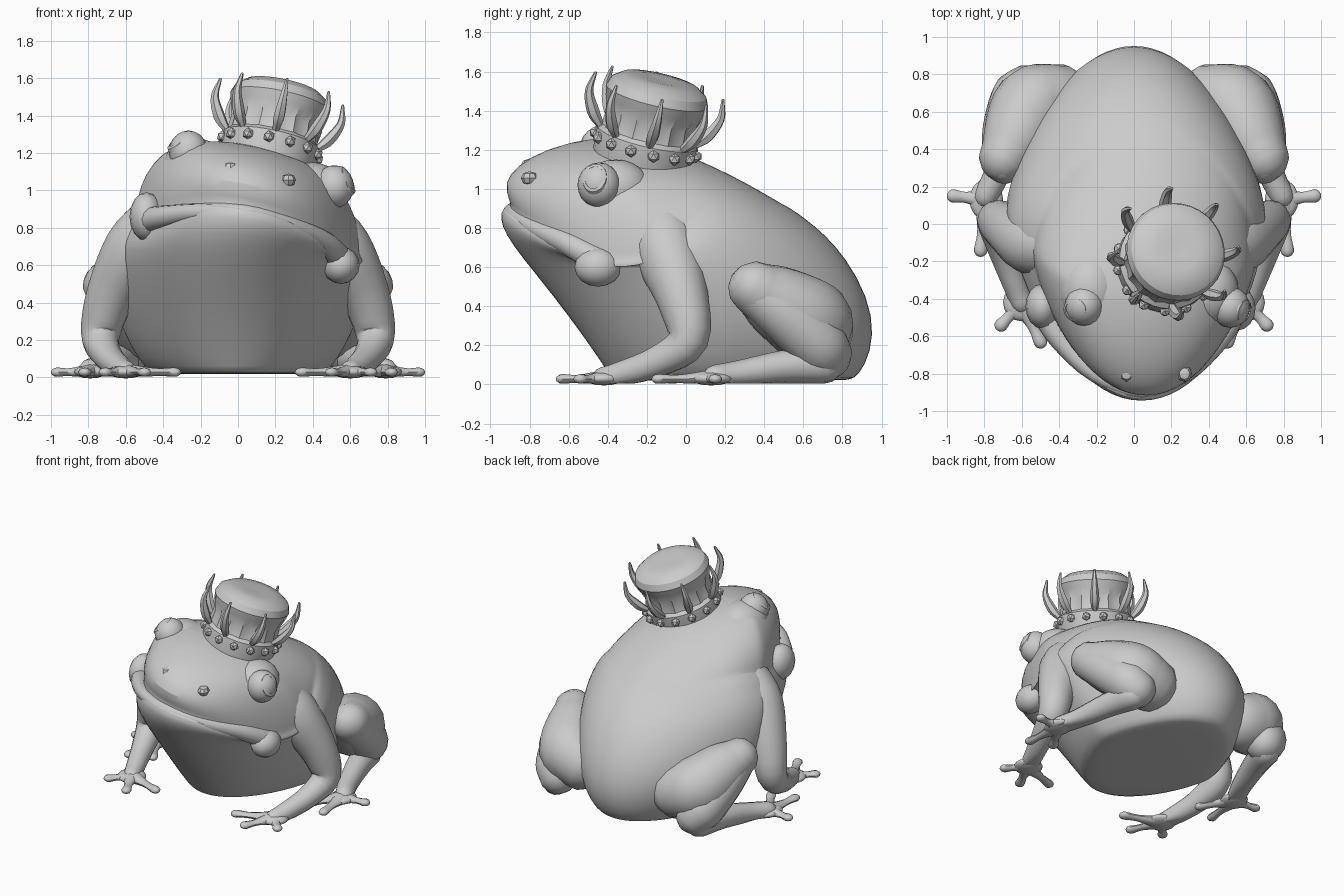
import bpy, bmesh, math
from mathutils import Vector, Matrix

cube = bpy.data.objects.get("Cube")
if cube:
    bpy.data.objects.remove(cube, do_unlink=True)

clay = bpy.data.materials.new("Clay grey")
clay.use_nodes = True
clay.diffuse_color = (0.6, 0.6, 0.6, 1)
clay.node_tree.nodes["Principled BSDF"].inputs["Base Color"].default_value = (0.6, 0.6, 0.6, 1)


def finish(name, bm, angle=35, mirror=False, subdiv=0):
    bmesh.ops.recalc_face_normals(bm, faces=bm.faces)
    mesh = bpy.data.meshes.new(name)
    bm.to_mesh(mesh)
    bm.free()
    mesh.materials.append(clay)
    obj = bpy.data.objects.new(name, mesh)
    bpy.context.collection.objects.link(obj)
    if mirror:
        obj.modifiers.new("Mirror", 'MIRROR').use_mirror_merge = False
    if subdiv:
        obj.modifiers.new("Subdivision", 'SUBSURF').levels = subdiv
        obj.modifiers["Subdivision"].render_levels = subdiv
    bpy.ops.object.select_all(action='DESELECT')
    obj.select_set(True)
    bpy.context.view_layer.objects.active = obj
    bpy.ops.object.shade_smooth_by_angle(angle=math.radians(angle))


def loft(bm, rings):
    rows = [[bm.verts.new(p) for p in ring] for ring in rings]
    n = len(rows[0])
    for a, b in zip(rows, rows[1:]):
        for i in range(n):
            j = (i + 1) % n
            bm.faces.new((a[i], a[j], b[j], b[i]))
    bm.faces.new(rows[0])
    bm.faces.new(rows[-1])


def spline(points, steps=4):
    pts = [Vector(p) for p in points]
    pts = [pts[0] * 2 - pts[1]] + pts + [pts[-1] * 2 - pts[-2]]
    out = []
    for a, b, c, d in zip(pts, pts[1:], pts[2:], pts[3:]):
        for s in range(steps):
            t = s / steps
            out.append(0.5 * (2 * b + (c - a) * t + (2 * a - 5 * b + 4 * c - d) * t * t
                              + (3 * b - a - 3 * c + d) * t ** 3))
    return out + [pts[-2]]


def tube(bm, points, flat=1.0, sides=12):
    """Tapered tube through (x, y, z, radius) points, with rounded ends."""
    path = spline(points)
    pos = [p.to_3d() for p in path]
    last = len(path) - 1
    rings = []

    def ring(center, side, tangent, radius):
        up = side.cross(tangent) * flat
        circle = []
        for i in range(sides):
            a = math.tau * i / sides
            p = center + radius * (side * math.cos(a) + up * math.sin(a))
            p.z = max(p.z, 0.004)
            circle.append(p)
        rings.append(circle)

    side = None
    for k, p in enumerate(path):
        tangent = (pos[min(k + 1, last)] - pos[max(k - 1, 0)]).normalized()
        if side is None:
            side = tangent.cross(Vector((0, 0, 1))) if abs(tangent.z) < .9 else Vector((1, 0, 0))
        side = (side - tangent * side.dot(tangent)).normalized()
        r = max(p.w, 0.004)
        caps = {0: (-80, -55, -28, 0), last: (0, 28, 55, 80)}.get(k, (0,))
        for a in map(math.radians, caps):
            ring(pos[k] + tangent * r * math.sin(a), side, tangent, r * math.cos(a))
    loft(bm, rings)


def ball(bm, center, size, segments=16):
    m = Matrix.Translation(center) @ Matrix.Diagonal((*size, 1))
    bmesh.ops.create_uvsphere(bm, u_segments=segments, v_segments=segments // 2, radius=1, matrix=m)


def ease(x, start, end):
    t = min(max((x - start) / (end - start), 0), 1)
    return t * t * (3 - 2 * t)


# Body and head: egg-shaped rings (z, front, back, widest y, half width, centre x, mouth slope)
body_rings = [
    (.018, -.36, .83, .25, .44, 0, 0), (.028, -.38, .86, .24, .47, 0, 0),
    (.09, -.42, .92, .20, .53, 0, 0), (.25, -.53, .97, .20, .62, 0, 0),
    (.45, -.68, .935, .15, .68, 0, 0), (.65, -.84, .82, .05, .70, .01, .1),
    (.77, -.93, .71, -.01, .68, .02, .6), (.85, -.955, .61, -.08, .65, .04, 1),
    (.90, -.945, .54, -.12, .63, .05, 1), (.925, -.895, .49, -.15, .60, .06, 1),
    (.955, -.91, .44, -.16, .60, .06, .8), (1.03, -.935, .31, -.20, .565, .065, .4),
    (1.11, -.87, .15, -.27, .49, .08, .1), (1.175, -.75, -.02, -.35, .38, .09, 0),
    (1.22, -.58, -.20, -.40, .22, .10, 0), (1.235, -.45, -.35, -.40, .05, .10, 0)]
rings = []
for z, front, back, mid, half, cx, mouth in body_rings:
    ring = []
    for i in range(40):
        a = math.tau * i / 40
        c, s = math.cos(a), math.sin(a)
        x = cx + half * c
        y = mid + (back - mid if s > 0 else mid - front) * math.copysign(abs(s) ** 1.4, s)
        roll = -.22 * ease(z, .6, 1.0) * ease(y, .4, -.3)
        droop = .38 * min(max(y + .93, 0), .45) * mouth * ease(y, .15, -.3)
        ring.append(Vector((x, y, z + roll * (x - cx) - droop)))
    rings.append(ring)
bm = bmesh.new()
loft(bm, rings)
finish("body", bm, 50, subdiv=1)

# Lower lip and the fleshy mouth corners
bm = bmesh.new()
tube(bm, [(-.49, -.46, .84, .07), (-.39, -.62, .86, .06), (-.21, -.80, .885, .045), (.04, -.89, .88, .045),
          (.28, -.80, .815, .045), (.45, -.62, .73, .06), (.54, -.46, .64, .07)])
finish("lower_lip", bm)
bm = bmesh.new()
ball(bm, (-.49, -.44, .86), (.09, .12, .13))
ball(bm, (.55, -.45, .60), (.10, .12, .10))
finish("mouth_corners", bm)

# Brows, eyes with raised lid rims, and nostrils
bm = bmesh.new()
ball(bm, (-.23, -.35, 1.13), (.17, .20, .15), 24)
ball(bm, (.40, -.36, 1.0), (.16, .18, .15), 24)
finish("brows", bm)
for name, center, out in (("right", (-.265, -.435, 1.205), (-.55, -.25, .7)),
                          ("left", (.515, -.445, 1.02), (.85, -.25, .4))):
    bm = bmesh.new()
    ball(bm, center, (.105, .11, .115), 20)
    finish(name + "_eye", bm)
    turn = Vector(out).to_track_quat('Z', 'Y')
    bm = bmesh.new()
    rim = []
    for i in range(20):
        a = math.tau * i / 20
        row = []
        for r, h in ((.085, .068), (.078, .088), (.062, .094), (.058, .08)):
            row.append(bm.verts.new(Vector(center) + turn @ Vector((r * math.cos(a) * .8, r * math.sin(a), h))))
        rim.append(row)
    for i in range(20):
        for k in range(4):
            a, b = rim[i], rim[(i + 1) % 20]
            bm.faces.new((a[k], a[(k + 1) % 4], b[(k + 1) % 4], b[k]))
    finish(name + "_eyelid", bm)
bm = bmesh.new()
for center in ((-.04, -.80, 1.12), (.27, -.80, 1.055)):
    ball(bm, center, (.04, .045, .035), 8)
finish("nostrils", bm)

# Front legs
bm = bmesh.new()
tube(bm, [(.41, -.14, .86, .15), (.54, -.10, .69, .175), (.675, -.02, .45, .135), (.735, .01, .23, .105),
          (.70, -.14, .12, .08), (.63, -.34, .05, .065), (.60, -.42, .03, .06)], sides=16)
finish("front_legs", bm, 60, mirror=True)


def foot(name, palm, size, toes):
    bm = bmesh.new()
    ball(bm, palm, size)
    for x, y in toes:
        tip = Vector((x, y, .028))
        mid = Vector(palm).lerp(tip, .6)
        tube(bm, [(*palm, .065), (*mid, .03), (*tip, .036)], flat=.7, sides=8)
    finish(name, bm, 60, mirror=True)


foot("front_feet", (.60, -.42, .03), (.10, .10, .035), ((.71, -.54), (.50, -.63), (.34, -.51)))

# Hind legs: folded thigh, shank and long foot
bm = bmesh.new()
tube(bm, [(.42, .66, .28, .20), (.54, .62, .33, .22), (.63, .46, .43, .185), (.69, .36, .49, .14)], sides=16)
finish("hind_thighs", bm, 60, mirror=True)
bm = bmesh.new()
tube(bm, [(.69, .34, .49, .125), (.67, .50, .36, .14), (.62, .66, .22, .15), (.58, .71, .16, .14)], sides=16)
finish("hind_shanks", bm, 60, mirror=True)
bm = bmesh.new()
tube(bm, [(.60, .70, .10, .10), (.66, .50, .09, .085), (.73, .28, .055, .07), (.79, .15, .035, .065)])
finish("hind_ankles", bm, 60, mirror=True)
foot("hind_feet", (.79, .13, .03), (.09, .11, .035), ((.965, .15), (.82, -.14), (.66, -.08)))

# Crown: everything is shaped upright, then tilted onto the head
tilt = Matrix.Translation((.16, -.22, 1.17)) @ Vector((.07, .08, .34)).to_track_quat('Z', 'Y').to_matrix().to_4x4()


def polar(r, angle, h):
    return tilt @ Vector((r * math.cos(angle), r * math.sin(angle), h))


bm = bmesh.new()
loft(bm, [[polar(r - pleat * (i % 2), math.tau * i / 32, h) for i in range(32)]
          for r, h, pleat in ((.25, -.06, 0), (.262, .02, 0), (.262, .10, 0), (.245, .12, .012),
                              (.238, .20, .02), (.258, .27, .01), (.268, .32, 0), (.25, .365, 0),
                              (.20, .40, 0), (.12, .41, 0), (.04, .405, 0))])
finish("crown", bm, 30)
bm = bmesh.new()
for i in range(14):
    bmesh.ops.create_icosphere(bm, subdivisions=1, radius=.032,
                               matrix=Matrix.Translation(polar(.265, math.tau * i / 14, .06)))
finish("crown_beads", bm, 20)
bm = bmesh.new()
for i in range(8):
    a = math.tau * i / 8
    tube(bm, [(*polar(r, a, h), w) for r, h, w in
              ((.25, .11, .02), (.30, .17, .032), (.345, .27, .022), (.335, .37, .008))], sides=6)
finish("crown_spikes", bm, 30)
